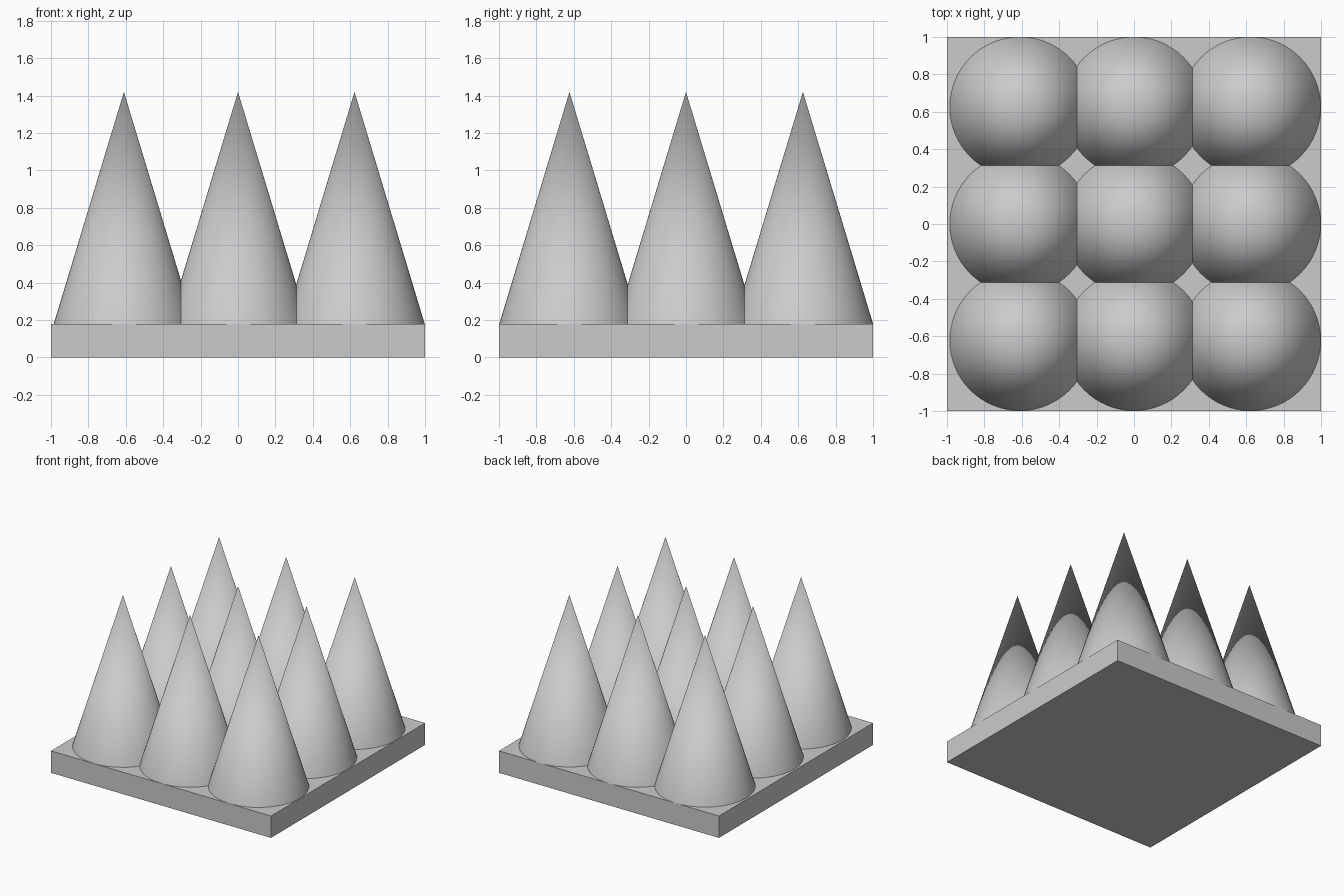
import bpy
import math

cube = bpy.data.objects.get("Cube")
if cube:
    bpy.data.objects.remove(cube, do_unlink=True)

BASE_TOP = 0.18
TIP = 1.42
RADIUS = 0.375

grey = bpy.data.materials.new("light_grey")
grey.use_nodes = True
colour = (0.6, 0.6, 0.6, 1)
grey.diffuse_color = colour
grey.node_tree.nodes["Principled BSDF"].inputs["Base Color"].default_value = colour


def finish(name):
    obj = bpy.context.object
    obj.name = name
    obj.data.materials.append(grey)
    return obj


# Square slab
bpy.ops.mesh.primitive_cube_add(size=1, location=(0, 0, BASE_TOP / 2))
slab = finish("base_slab")
slab.scale = (2, 2, BASE_TOP)
bpy.ops.object.transform_apply(location=False, rotation=False, scale=True)

# Three by three grid of overlapping smooth cones
columns = {"right": -0.61, "middle": 0, "left": 0.623}
rows = {"front": -0.623, "centre": 0, "back": 0.625}
for row, y in rows.items():
    for column, x in columns.items():
        bpy.ops.mesh.primitive_cone_add(
            vertices=64, radius1=RADIUS, radius2=0, depth=TIP - BASE_TOP,
            location=(x, y, (BASE_TOP + TIP) / 2))
        finish(f"cone_{row}_{column}")
        bpy.ops.object.shade_smooth_by_angle(angle=math.radians(30))
